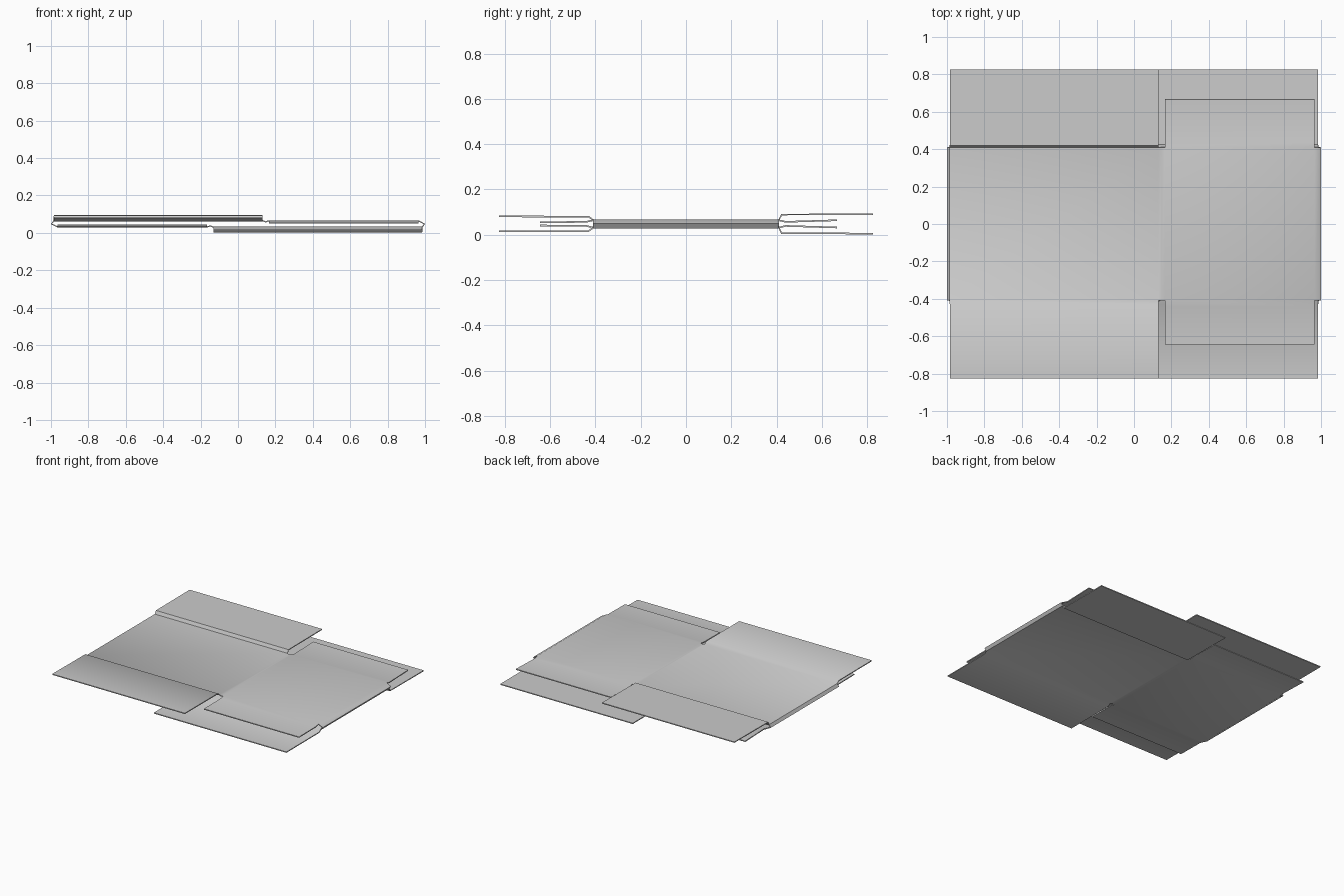
import bpy
import bmesh
import math

cube = bpy.data.objects.get("Cube")
if cube:
    bpy.data.objects.remove(cube, do_unlink=True)

THICK = 0.007
MID = 0.048      # height of the side creases
FOLD = 0.41      # distance of the flap folds from the middle

card = bpy.data.materials.new("grey_card")
card.use_nodes = True
card.diffuse_color = (0.6, 0.6, 0.6, 1)
card.node_tree.nodes["Principled BSDF"].inputs["Base Color"].default_value = (0.6, 0.6, 0.6, 1)

# Upper layer across x: side crease, wide panel, middle crease, narrow panel, side crease
# Heights are measured from MID
section = [(-0.997, 0), (-0.985, 0.017), (0.13, 0.017), (0.148, 0.011),
           (0.165, 0.016), (0.965, 0.016), (0.997, 0)]

# Flap profiles as (y, height), starting just outside the fold
wide_flaps = [[(0.422, 0.041), (0.825, 0.043)],
              [(-0.43, 0.032), (-0.825, 0.033)]]
narrow_flaps = [[(0.44, 0.009), (0.667, 0.016)],
                [(-0.44, 0.009), (-0.645, 0.007)]]


def add_strip(bm, x0, x1, points):
    """Add a run of faces between x0 and x1, each point being (y, left z, right z)."""
    rows = [(bm.verts.new((x0, y, za)), bm.verts.new((x1, y, zb))) for y, za, zb in points]
    for a, b in zip(rows, rows[1:]):
        bm.faces.new((a[0], a[1], b[1], b[0]))


def add_layer(bm):
    # Panels
    for (x0, z0), (x1, z1) in zip(section, section[1:]):
        add_strip(bm, x0, x1, [(-FOLD, z0, z1), (FOLD, z0, z1)])
    # Flaps hinged on the wide and the narrow panel
    for first, flaps in ((1, wide_flaps), (4, narrow_flaps)):
        (x0, z0), (x1, _) = section[first:first + 2]
        for profile in flaps:
            hinge = math.copysign(FOLD, profile[0][0])
            add_strip(bm, x0, x1, [(hinge, z0, z0)] + [(y, z, z) for y, z in profile])


# Upper layer, then the same layer turned half round for the lower one
bm = bmesh.new()
add_layer(bm)
turned = bmesh.ops.duplicate(bm, geom=bm.verts[:] + bm.edges[:] + bm.faces[:])
for v in turned["geom"]:
    if isinstance(v, bmesh.types.BMVert):
        v.co.x, v.co.z = -v.co.x, -v.co.z
bmesh.ops.remove_doubles(bm, verts=bm.verts, dist=0.0005)
bmesh.ops.recalc_face_normals(bm, faces=bm.faces)
bmesh.ops.translate(bm, verts=bm.verts, vec=(0, 0, MID))

mesh = bpy.data.meshes.new("flattened_carton")
bm.to_mesh(mesh)
bm.free()
mesh.materials.append(card)
carton = bpy.data.objects.new("flattened_carton", mesh)
bpy.context.collection.objects.link(carton)

# Card thickness and soft folds
bpy.ops.object.select_all(action='DESELECT')
carton.select_set(True)
bpy.context.view_layer.objects.active = carton
solid = carton.modifiers.new("card_thickness", 'SOLIDIFY')
solid.thickness = THICK
solid.offset = 0
bpy.ops.object.modifier_apply(modifier=solid.name)
bpy.ops.object.shade_smooth_by_angle(angle=math.radians(45))
